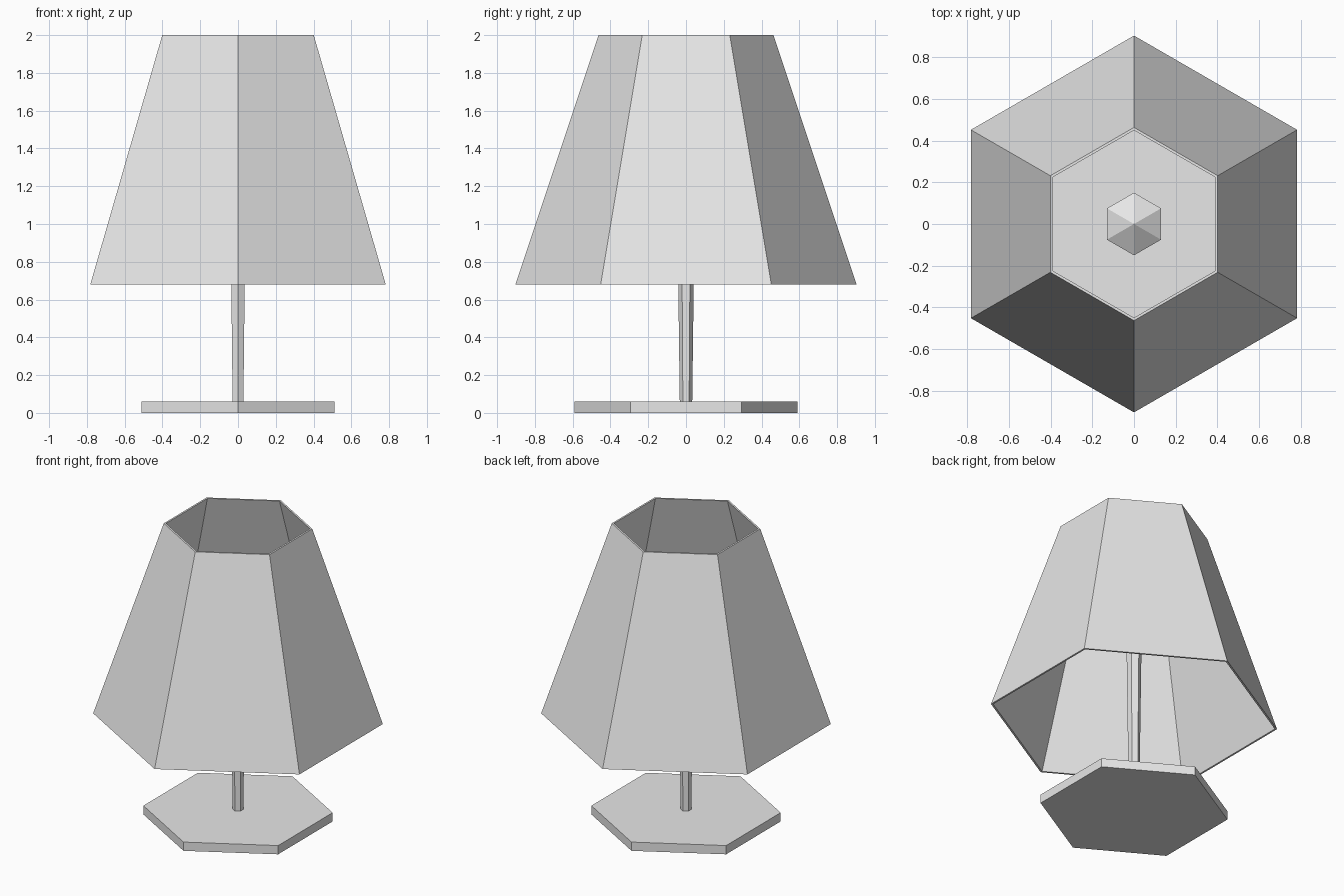
import bpy, bmesh, math

if "Cube" in bpy.data.objects:
    bpy.data.objects.remove(bpy.data.objects["Cube"])

grey = bpy.data.materials.new("light_grey")
grey.diffuse_color = (0.8, 0.8, 0.8, 1)
grey.use_nodes = True
grey.node_tree.nodes["Principled BSDF"].inputs["Base Color"].default_value = grey.diffuse_color

SIDES = 6


def lathe(name, profile, closed=False):
    """Revolve (radius, height) points into a six-sided, flat-faced part."""
    bm = bmesh.new()
    rings = []
    for r, z in profile:
        if r == 0:
            rings.append([bm.verts.new((0, 0, z))] * SIDES)
        else:
            angles = [math.pi / 2 + i * math.tau / SIDES for i in range(SIDES)]
            rings.append([bm.verts.new((r * math.cos(a), r * math.sin(a), z))
                          for a in angles])
    pairs = list(zip(rings, rings[1:]))
    if closed:
        pairs.append((rings[-1], rings[0]))
    for low, high in pairs:
        for i in range(SIDES):
            j = (i + 1) % SIDES
            corners = [low[i], low[j], high[j], high[i]]
            bm.faces.new(list(dict.fromkeys(corners)))
    # Cap open ends
    if not closed:
        for ring in (rings[0], rings[-1]):
            if len(set(ring)) > 1:
                bm.faces.new(ring)
    bmesh.ops.recalc_face_normals(bm, faces=bm.faces[:])
    mesh = bpy.data.meshes.new(name)
    bm.to_mesh(mesh)
    bm.free()
    mesh.materials.append(grey)
    obj = bpy.data.objects.new(name, mesh)
    bpy.context.collection.objects.link(obj)
    return obj


# Flat hexagonal foot
lathe("base", [(0.59, 0), (0.59, 0.06)])

# Slender stem, slightly wider towards the top
lathe("stem", [(0.033, 0.06), (0.049, 1.32)])

# Faceted bulb with a low pointed top
lathe("bulb", [(0.049, 1.30), (0.15, 1.38), (0.15, 1.53), (0, 1.62)])

# Thin-walled shade, open above and below
WALL = 0.014
lathe("shade", [(0.903, 0.68), (0.463, 2.0),
                (0.463 - WALL, 2.0), (0.903 - WALL, 0.68)], closed=True)
